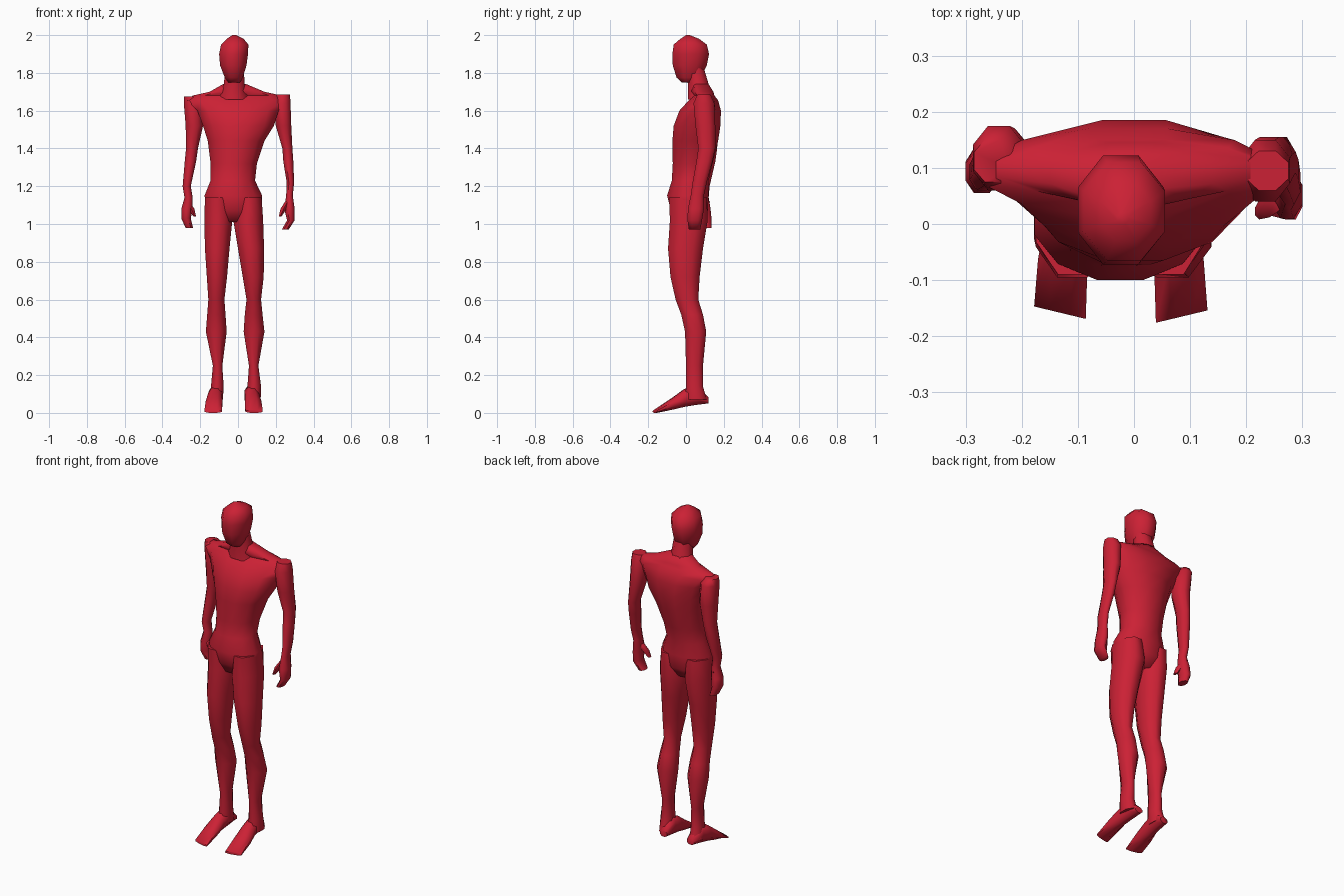
import bpy, bmesh, math

red = bpy.data.materials.new("red")
red.diffuse_color = (0.6, 0.015, 0.035, 1)


def ring(x0, x1, y0, y1, n):
    """n-sided oval that fills the given box."""
    s = 1 / math.cos(math.pi / n)
    pts = []
    for i in range(n):
        a = 2 * math.pi * (i + 0.5) / n
        pts.append(((x0 + x1) / 2 + (x1 - x0) / 2 * math.cos(a) * s,
                    (y0 + y1) / 2 + (y1 - y0) / 2 * math.sin(a) * s))
    return pts


def skin(name, rings):
    """Bridge rings of points into a closed, smooth-shaded body part."""
    bm = bmesh.new()
    loops = [[bm.verts.new(p) for p in r] for r in rings]
    n = len(loops[0])
    for a, b in zip(loops, loops[1:]):
        for i in range(n):
            j = (i + 1) % n
            bm.faces.new((a[i], a[j], b[j], b[i]))
    bm.faces.new(loops[0])
    bm.faces.new(loops[-1])
    bmesh.ops.recalc_face_normals(bm, faces=bm.faces[:])
    me = bpy.data.meshes.new(name)
    bm.to_mesh(me)
    bm.free()
    me.materials.append(red)
    ob = bpy.data.objects.new(name, me)
    bpy.context.collection.objects.link(ob)
    bpy.ops.object.select_all(action='DESELECT')
    bpy.context.view_layer.objects.active = ob
    ob.select_set(True)
    bpy.ops.object.shade_smooth_by_angle(angle=math.radians(60))
    return ob


def upright(name, rows, n=8):
    """Rows are z, x0, x1, y0, y1."""
    skin(name, [[(x, y, z) for x, y in ring(x0, x1, y0, y1, n)]
                for z, x0, x1, y0, y1 in rows])


# Head
upright("head", [
    (1.748, -0.05, 0.01, -0.02, 0.05),
    (1.775, -0.07, 0.025, -0.05, 0.08),
    (1.84, -0.095, 0.045, -0.07, 0.11),
    (1.90, -0.10, 0.053, -0.072, 0.122),
    (1.95, -0.09, 0.055, -0.065, 0.11),
    (1.98, -0.06, 0.03, -0.03, 0.07),
    (2.0, -0.03, -0.01, 0.0, 0.02)])

# Neck
upright("neck", [
    (1.66, -0.10, 0.06, 0.01, 0.14),
    (1.74, -0.075, 0.035, 0.01, 0.12),
    (1.84, -0.065, 0.03, 0.0, 0.09)])

# Torso from crotch to shoulder line
upright("torso", [
    (1.01, -0.10, 0.05, -0.05, 0.08),
    (1.07, -0.165, 0.12, -0.08, 0.115),
    (1.15, -0.177, 0.128, -0.10, 0.12),
    (1.23, -0.145, 0.09, -0.075, 0.12),
    (1.32, -0.145, 0.10, -0.07, 0.14),
    (1.44, -0.16, 0.14, -0.072, 0.17),
    (1.52, -0.185, 0.19, -0.065, 0.182),
    (1.60, -0.215, 0.215, -0.035, 0.185),
    (1.655, -0.27, 0.25, 0.015, 0.17),
    (1.68, -0.24, 0.23, 0.045, 0.15),
    (1.70, -0.15, 0.14, 0.03, 0.145),
    (1.74, -0.08, 0.045, 0.03, 0.12)], 12)

# Legs: z, y0, y1, right-hand x range, left-hand x range
legs = [
    (1.14, -0.09, 0.11, -0.175, -0.04, 0.00, 0.125),
    (1.02, -0.085, 0.115, -0.178, -0.03, -0.025, 0.133),
    (0.87, -0.095, 0.09, -0.175, -0.045, 0.00, 0.138),
    (0.72, -0.082, 0.072, -0.165, -0.058, 0.025, 0.136),
    (0.60, -0.055, 0.065, -0.157, -0.072, 0.045, 0.122),
    (0.52, -0.025, 0.09, -0.163, -0.066, 0.036, 0.13),
    (0.43, -0.005, 0.107, -0.17, -0.06, 0.03, 0.14),
    (0.25, 0.0, 0.09, -0.133, -0.083, 0.058, 0.108),
    (0.14, 0.0, 0.09, -0.143, -0.076, 0.05, 0.122),
    (0.07, -0.005, 0.11, -0.15, -0.08, 0.05, 0.12)]
upright("right_leg", [(r[0], r[3], r[4], r[1], r[2]) for r in legs])
upright("left_leg", [(r[0], r[5], r[6], r[1], r[2]) for r in legs])


# Feet: wedges running from the heel down to wide flat toes
def foot(name, dx, sign, reach):
    rows = [(0.118, 0.024, 0.05, 0.085), (0.05, 0.036, 0.042, 0.15),
            (-0.01, 0.038, 0.032, 0.125), (-0.07, 0.044, 0.018, 0.08),
            (reach, 0.046, 0.0, 0.016)]
    rings = []
    for k, (y, w, z0, z1) in enumerate(rows):
        cx = dx + sign * 0.005 * k
        rings.append([(x, y + sign * (x - cx) * 0.06 * k, z)
                      for x, z in ring(cx - w, cx + w, z0, z1, 8)])
    skin(name, rings)


foot("right_foot", -0.112, -1, -0.158)
foot("left_foot", 0.065, 1, -0.165)

# Arms running into mitten-shaped hands
upright("right_arm", [
    (1.675, -0.285, -0.22, 0.075, 0.15),
    (1.64, -0.287, -0.195, 0.06, 0.175),
    (1.52, -0.277, -0.185, 0.06, 0.17),
    (1.40, -0.275, -0.212, 0.075, 0.165),
    (1.33, -0.282, -0.222, 0.07, 0.155),
    (1.20, -0.293, -0.25, 0.06, 0.125),
    (1.14, -0.283, -0.24, 0.065, 0.12),
    (1.08, -0.30, -0.24, 0.055, 0.13),
    (1.03, -0.30, -0.25, 0.055, 0.135),
    (0.98, -0.278, -0.238, 0.07, 0.135)])
upright("left_arm", [
    (1.685, 0.20, 0.275, 0.06, 0.13),
    (1.64, 0.19, 0.278, 0.04, 0.15),
    (1.52, 0.20, 0.282, 0.05, 0.155),
    (1.40, 0.235, 0.288, 0.065, 0.155),
    (1.33, 0.24, 0.293, 0.055, 0.14),
    (1.22, 0.258, 0.297, 0.035, 0.11),
    (1.15, 0.255, 0.29, 0.025, 0.095),
    (1.08, 0.245, 0.30, 0.01, 0.095),
    (1.02, 0.26, 0.30, 0.008, 0.085),
    (0.97, 0.232, 0.268, 0.015, 0.075)])

# Thumbs
for name, s, dx, dy in (("right_thumb", -1, -0.006, 0.05), ("left_thumb", 1, 0, 0)):
    rows = [(1.12, 0.25, 0.275, 0.03, 0.075), (1.08, 0.225, 0.258, 0.015, 0.055),
            (1.04, 0.216, 0.23, 0.01, 0.035)]
    upright(name, [(z, *sorted((s * a + dx, s * b + dx)), c + dy, d + dy)
                   for z, a, b, c, d in rows], 6)
